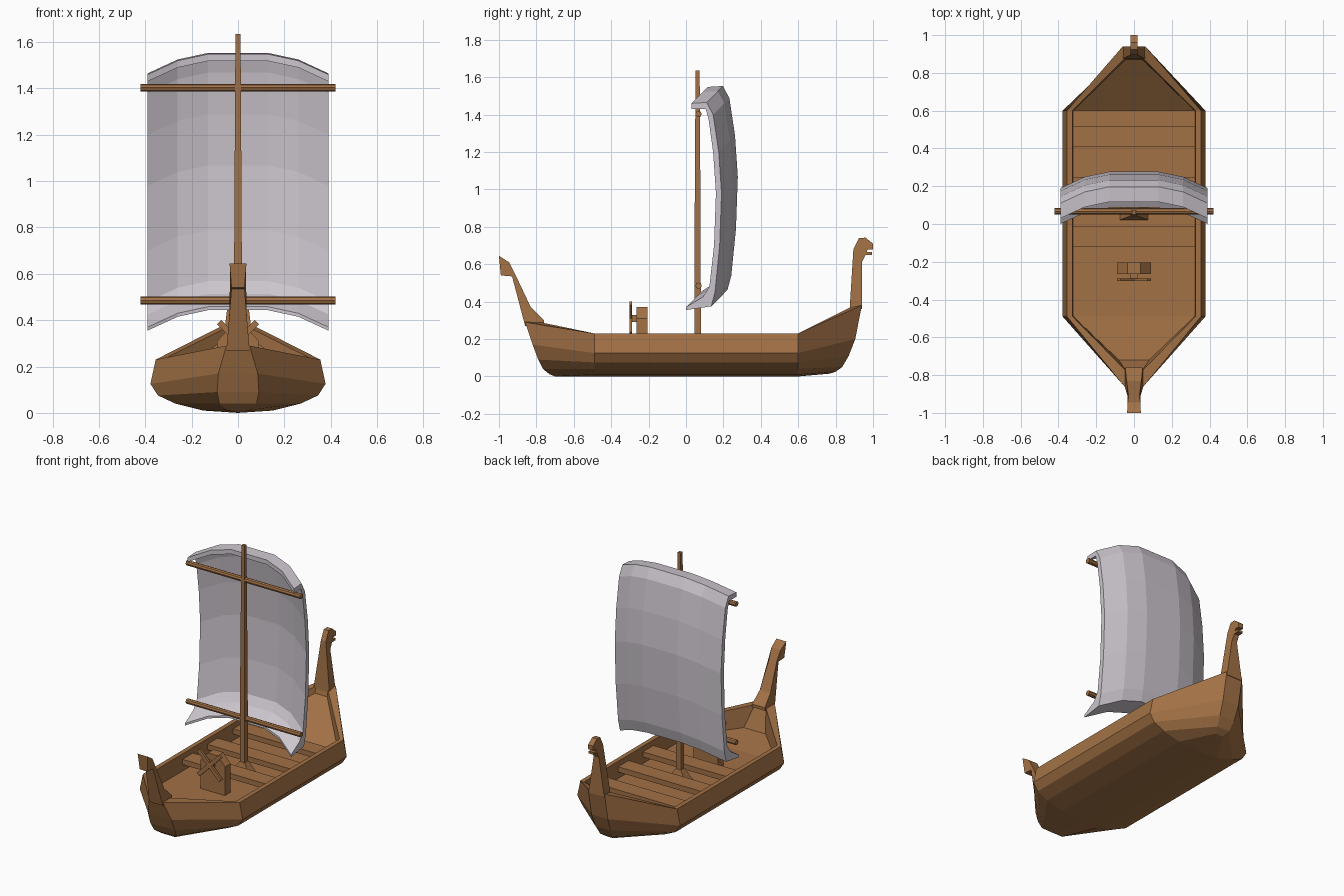
import bpy, bmesh, math
from mathutils import Matrix, Vector

if "Cube" in bpy.data.objects:
    bpy.data.objects.remove(bpy.data.objects["Cube"])


def material(name, rgb):
    m = bpy.data.materials.new(name)
    m.diffuse_color = (*rgb, 1)
    m.use_nodes = True
    m.node_tree.nodes["Principled BSDF"].inputs["Base Color"].default_value = m.diffuse_color
    return m


WOOD = material("brown wood", (0.36, 0.165, 0.06))
CLOTH = material("pale sailcloth", (0.60, 0.56, 0.61))


def finish(name, bm, mat):
    bmesh.ops.remove_doubles(bm, verts=bm.verts, dist=1e-5)
    bmesh.ops.recalc_face_normals(bm, faces=bm.faces)
    me = bpy.data.meshes.new(name)
    bm.to_mesh(me)
    bm.free()
    me.materials.append(mat)
    ob = bpy.data.objects.new(name, me)
    bpy.context.collection.objects.link(ob)
    return ob


def loft(bm, loops):
    """Bridge equal closed loops of points; returns the vertex loops."""
    vs = [[bm.verts.new(p) for p in l] for l in loops]
    n = len(vs[0])
    for a, b in zip(vs, vs[1:]):
        for i in range(n):
            j = (i + 1) % n
            bm.faces.new((a[i], a[j], b[j], b[i]))
    return vs


def prism(name, loops, mat):
    bm = bmesh.new()
    vs = loft(bm, loops)
    bm.faces.new(vs[0])
    bm.faces.new(vs[-1])
    return finish(name, bm, mat)


def box(name, lo, hi, mat=WOOD, rot=None):
    bm = bmesh.new()
    size = Vector(hi) - Vector(lo)
    mid = (Vector(hi) + Vector(lo)) / 2
    bmesh.ops.create_cube(bm, size=1, matrix=Matrix.Translation(mid) @ (rot or Matrix()) @ Matrix.Diagonal((*size, 1)))
    return finish(name, bm, mat)


# Hull: half sections run keel -> outer side -> rim -> inner wall -> floor
FLOOR = 0.12
mid = [(0, 0), (.15, .01), (.27, .04), (.345, .075), (.378, .125), (.355, .23),
       (.325, .23), (.32, FLOOR), (0, FLOOR)]
stern = [(0, -.70, 0), (.05, -.73, .012), (.08, -.765, .04), (.09, -.79, .09), (.085, -.82, .17),
         (.05, -.86, .29), (.04, -.78, .29), (.08, -.72, .15), (0, -.72, .15)]
bow = [(0, .77, .015), (.025, .80, .025), (.045, .835, .05), (.055, .87, .11), (.06, .905, .2),
       (.06, .94, .38), (.045, .88, .37), (.045, .87, .33), (0, .87, .33)]


def full(half):
    return half + [(-x, y, z) for x, y, z in reversed(half[1:-1])]


halves = [stern] + [[(x, y, z) for x, z in mid] for y in (-.49, .6)] + [bow]
bm = bmesh.new()
rings = loft(bm, [full(h) for h in halves])
for ring in (rings[0], rings[-1]):          # close both stems
    n = len(ring)
    for i in range(8):
        quad = [ring[i], ring[i + 1], ring[-i - 1], ring[-i % n]]
        bm.faces.new(list(dict.fromkeys(quad)))
finish("hull", bm, WOOD)


# Carved posts: side profiles with a width that depends on height
def post(name, profile, width):
    prism(name, [[(s * width(z), y, z) for y, z in profile] for s in (-1, 1)], WOOD)


post("tail_post",
     [(-.76, .28), (-.86, .27), (-.93, .535), (-.99, .54), (-1, .645), (-.945, .61),
      (-.91, .54), (-.83, .37), (-.76, .30)],
     lambda z: .05 - .022 * min(1, (z - .27) / .2) + .008 * max(0, (z - .54) / .1))
post("figurehead",
     [(.875, .36), (.94, .36), (.94, .61), (.96, .65), (.995, .65), (.995, .665), (.968, .665),
      (.97, .68), (1, .68), (1, .71), (.96, .742), (.925, .74), (.895, .68)],
     lambda z: .018 + .04 * max(0, (.62 - z) / .26))

# Rowing benches
for k, y in enumerate((-.12, .14, .41)):
    box(f"bench_{k}", (-.335, y, .16), (.335, y + .11, .195))

# Mast with its footing and two yards
prism("mast", [[(sx * r, .062 + sy * r, z) for sx, sy in ((-1, -1), (1, -1), (1, 1), (-1, 1))]
               for r, z in ((.018, .1), (.016, .8), (.011, 1.635))], WOOD)
prism("mast_footing", [[(sx * a, .062 + sy * b, z) for sx, sy in ((-1, -1), (1, -1), (1, 1), (-1, 1))]
                       for a, b, z in ((.08, .042, .11), (.02, .02, .2))], WOOD)
for name, z in (("upper_yard", 1.403), ("lower_yard", .485)):
    bm = bmesh.new()
    bmesh.ops.create_cone(bm, cap_ends=True, segments=8, radius1=.017, radius2=.017, depth=.84,
                          matrix=Matrix.Translation((0, .067, z)) @ Matrix.Rotation(math.pi / 2, 4, 'Y'))
    finish(name, bm, WOOD)

# Billowing sail: one curved section swept along a shallow arch
section = [(.03, 1.46), (.11, 1.465), (.145, 1.40), (.175, 1.2), (.19, .98), (.18, .7), (.155, .45),
           (.135, .375), (0, .355), (0, .37), (.09, .425), (.125, .48), (.15, .7), (.16, .98),
           (.145, 1.2), (.12, 1.38), (.105, 1.43), (.03, 1.43)]
arch = [(-.39, 0, 0), (-.26, .06, .06), (-.13, .087, .088), (.13, .087, .088), (.26, .06, .06), (.39, 0, 0)]
prism("sail", [[(x, y + dy, z + dz) for y, z in section] for x, dy, dz in arch], CLOTH)

# Steering stand with crossed wheel spokes
face = [(-.09, .11), (.09, .11), (.09, .31), (.035, .37), (-.035, .37), (-.09, .31)]
prism("steering_stand", [[(x, y, z) for x, z in face] for y in (-.265, -.205)], WOOD)
box("wheel_axle", (-.018, -.30, .292), (.018, -.25, .328))
for k, a in enumerate((45, -45)):
    box(f"wheel_spoke_{k}", (-.115, -.303, .297), (.115, -.288, .323),
        rot=Matrix.Rotation(math.radians(a), 4, 'Y'))
